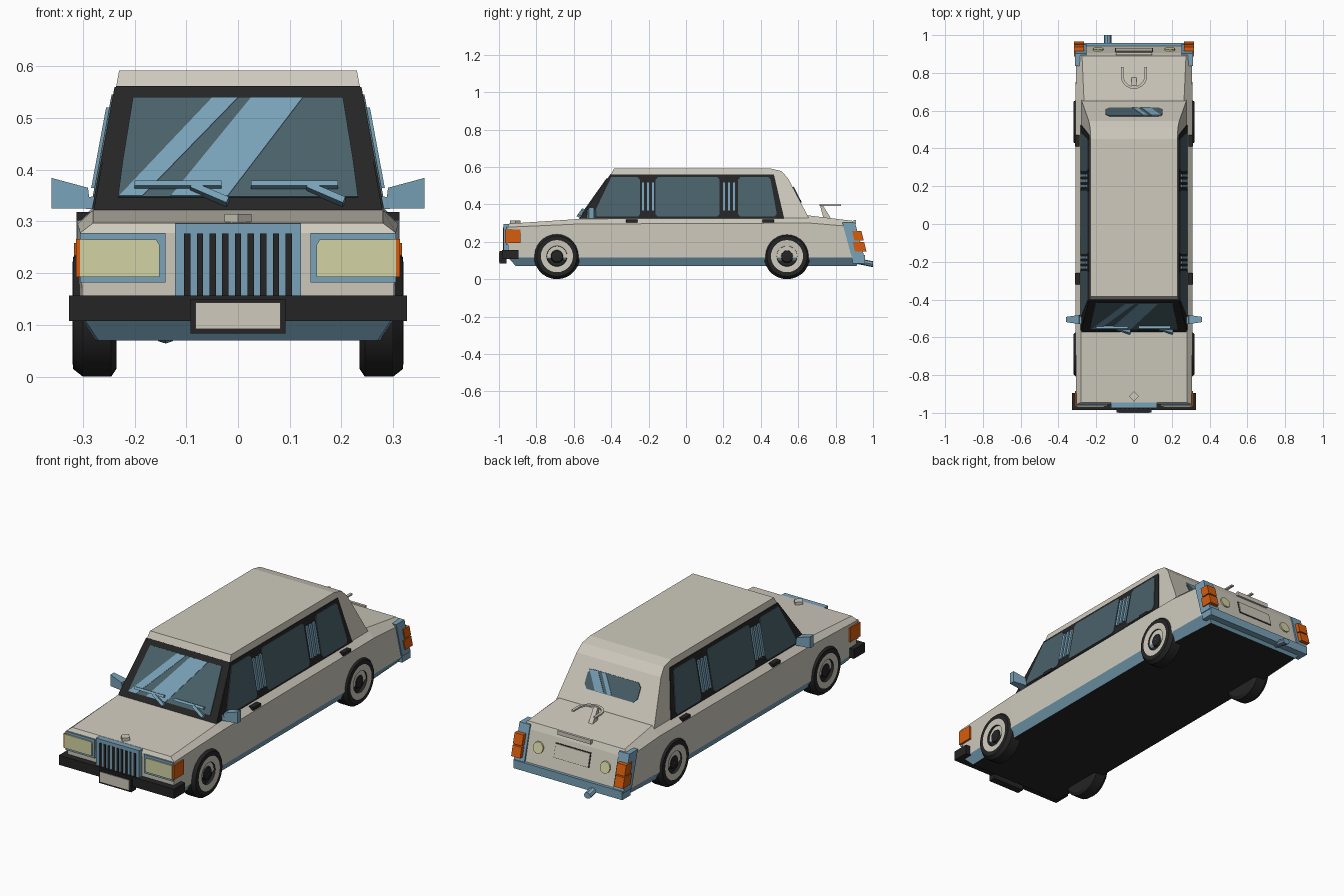
import bpy, bmesh, math
from mathutils import Vector

if "Cube" in bpy.data.objects:
    bpy.data.objects.remove(bpy.data.objects["Cube"])


def material(name, rgb):
    m = bpy.data.materials.new(name)
    m.use_nodes = True
    m.diffuse_color = (*rgb, 1)
    m.node_tree.nodes["Principled BSDF"].inputs["Base Color"].default_value = (*rgb, 1)
    return m


CREAM = material("cream paint", (0.62, 0.59, 0.51))
BLUE = material("steel blue trim", (0.19, 0.36, 0.48))
GLASS = material("dark glass", (0.068, 0.12, 0.142))
BLACK = material("black rubber", (0.018, 0.018, 0.018))
YELLOW = material("pale yellow lamp", (0.65, 0.65, 0.37))
ORANGE = material("orange lamp", (0.68, 0.11, 0.004))


def finish(name, bm, mats):
    bmesh.ops.recalc_face_normals(bm, faces=bm.faces)
    mesh = bpy.data.meshes.new(name)
    bm.to_mesh(mesh)
    bm.free()
    for m in mats:
        mesh.materials.append(m)
    ob = bpy.data.objects.new(name, mesh)
    bpy.context.collection.objects.link(ob)
    return ob


def panel(name, pts, place, mat, out=0.004, back=0.006):
    """Prism from a 2D outline laid on a surface; place(a, b, d) gives the 3D point at height d."""
    bm = bmesh.new()
    top = [bm.verts.new(place(a, b, out)) for a, b in pts]
    low = [bm.verts.new(place(a, b, -back)) for a, b in pts]
    bm.faces.new(top)
    bm.faces.new(low[::-1])
    for i in range(len(pts)):
        j = (i + 1) % len(pts)
        bm.faces.new((top[i], low[i], low[j], top[j]))
    return finish(name, bm, [mat])


def box(name, x, y, z, mat, shear=0.0):
    bm = bmesh.new()
    bmesh.ops.create_cube(bm, size=1)
    for v in bm.verts:
        p = [lo + (c + 0.5) * (hi - lo) for c, (lo, hi) in zip(v.co, (x, y, z))]
        v.co = (p[0], p[1] - shear * (p[2] - z[0]), p[2])
    return finish(name, bm, [mat])


def rect(a0, a1, b0, b1, cut=0.0):
    if not cut:
        return [(a0, b0), (a1, b0), (a1, b1), (a0, b1)]
    return [(a0 + cut, b0), (a1 - cut, b0), (a1, b0 + cut), (a1, b1 - cut),
            (a1 - cut, b1), (a0 + cut, b1), (a0, b1 - cut), (a0, b0 + cut)]


def bar(p, q, w):
    p, q = Vector(p), Vector(q)
    n = (q - p).orthogonal().normalized() * w / 2
    return [p - n, q - n, q + n, p + n]


def half_width(z):
    return 0.28 - (z - 0.32) * 0.185


# Surfaces that carry panels
def windscreen(x, z, d):
    return (x, -0.57 + (z - 0.32) * 0.71 - d, z + d * 0.5)


def rear_slope(x, z, d):
    return (x, 0.545 + (0.54 - z) * 0.52 + d, z + d * 0.4)


def tail(x, z, d):
    return (x, 0.945 - (z - 0.115) * 0.25 + d, z)


def nose(x, z, d):
    return (x, -0.955 - d, z)


def flank(s):
    return lambda y, z, d: (s * (half_width(z) + d), y, z)


# Lower body: lofted stations of (x, y, z) from sill to shoulder
stations = [
    [(0.27, -0.91, 0.07), (0.3, -0.95, 0.115), (0.305, -0.955, 0.278), (0.28, -0.945, 0.297)],
    [(0.285, -0.57, 0.07), (0.31, -0.57, 0.115), (0.31, -0.57, 0.295), (0.28, -0.57, 0.322)],
    [(0.285, 0.66, 0.07), (0.31, 0.66, 0.115), (0.31, 0.66, 0.3), (0.265, 0.66, 0.34)],
    [(0.27, 0.91, 0.07), (0.305, 0.945, 0.115), (0.305, 0.904, 0.28), (0.275, 0.89, 0.312)],
]
bm = bmesh.new()
rings = []
for st in stations:
    rings.append([bm.verts.new(p) for p in st] + [bm.verts.new((-x, y, z)) for x, y, z in st[::-1]])
for a, b in zip(rings, rings[1:]):
    for i in range(8):
        j = (i + 1) % 8
        f = bm.faces.new((a[i], a[j], b[j], b[i]))
        f.material_index = 2 if i == 7 else 1 if i in (0, 6) else 0
for r in (rings[0], rings[-1]):
    for i in range(3):
        f = bm.faces.new((r[i], r[i + 1], r[6 - i], r[7 - i]))
        f.material_index = 1 if i == 0 else 0
finish("lower_body", bm, [CREAM, BLUE, BLACK])

# Cabin shell
profile = [(-0.57, 0.315), (-0.4, 0.56), (-0.385, 0.592), (0.45, 0.592),
           (0.51, 0.578), (0.545, 0.54), (0.658, 0.325)]
bm = bmesh.new()
sides = [[bm.verts.new((s * half_width(z), y, z)) for y, z in profile] for s in (1, -1)]
for ring in sides:
    bm.faces.new(ring)
for i in range(len(profile)):
    j = (i + 1) % len(profile)
    bm.faces.new((sides[0][i], sides[0][j], sides[1][j], sides[1][i]))
finish("cabin", bm, [CREAM])

# Windscreen with reflections and wipers
panel("windscreen_frame", [(-0.279, 0.32), (0.279, 0.32), (0.236, 0.56), (-0.236, 0.56)],
      windscreen, BLACK, 0.003)
panel("windscreen_glass", [(-0.232, 0.345), (0.232, 0.345), (0.222, 0.42), (0.203, 0.537),
                           (-0.203, 0.537), (-0.222, 0.42)], windscreen, GLASS, 0.006)
for x0, x1, x2, x3 in ((-0.23, -0.185, 0, -0.05), (-0.13, -0.02, 0.125, 0.025)):
    panel("windscreen_reflection", [(x0, 0.346), (x1, 0.346), (x2, 0.536), (x3, 0.536)],
          windscreen, BLUE, 0.008, 0)
for x in (-0.2, 0.025):
    panel("wiper_blade", rect(x, x + 0.168, 0.36, 0.37), windscreen, BLUE, 0.018, 0)
    panel("wiper_arm", bar((x + 0.11, 0.362), (x + 0.18, 0.332), 0.012), windscreen, BLUE, 0.02, 0)

# Rear window
panel("rear_window", rect(-0.15, 0.15, 0.408, 0.493, 0.018), rear_slope, GLASS, 0.004)
for x, w in ((-0.01, 0.025), (0.035, 0.05)):
    panel("rear_reflection", [(x, 0.41), (x + w, 0.41), (x + w + 0.06, 0.491), (x + 0.06, 0.491)],
          rear_slope, BLUE, 0.006, 0)

for s in (1, -1):
    # Side windows and slatted pillars
    side = flank(s)
    panel("side_window_frame", [(-0.565, 0.325), (-0.405, 0.56), (0.47, 0.56), (0.525, 0.325)],
          side, BLACK, 0.003)
    panel("front_side_glass", [(-0.5, 0.335), (-0.255, 0.335), (-0.245, 0.35), (-0.245, 0.53),
                               (-0.26, 0.545), (-0.4, 0.545)], side, GLASS, 0.006)
    panel("middle_side_glass", rect(-0.162, 0.18, 0.335, 0.545, 0.012), side, GLASS, 0.006)
    panel("rear_side_glass", [(0.29, 0.335), (0.475, 0.335), (0.485, 0.35), (0.452, 0.535),
                              (0.44, 0.545), (0.29, 0.545), (0.277, 0.53), (0.277, 0.35)],
          side, GLASS, 0.006)
    for y in (-0.204, 0.229):
        for k in (-1, 0, 1):
            c = y + k * 0.027
            panel("pillar_slat", rect(c - 0.008, c + 0.008, 0.365, 0.52), side, BLUE, 0.012)

    def span(a, b):
        return tuple(sorted((s * a, s * b)))

    # Door handles
    for y in (-0.29, 0.44):
        box("door_handle", span(0.28, 0.312), (y - 0.03, y + 0.03), (0.302, 0.318), BLACK)
    # Wing mirror: tapered housing and stalk
    panel("wing_mirror", [(0.285, 0.325), (0.36, 0.325), (0.36, 0.384), (0.29, 0.365)],
          lambda x, z, d: (s * x, -0.505 - d * (1 - (x - 0.285) * 6), z), BLUE, 0.026, 0.024)
    panel("mirror_stalk", [(0.262, 0.322), (0.3, 0.325), (0.3, 0.345), (0.27, 0.35)],
          lambda x, z, d: (s * x, -0.51 - d, z), BLUE, 0.02, 0.02)

    # Headlights with inner lower corners clipped
    def lamp(x, z, d):
        return nose(s * x, z, d)
    panel("headlight_frame", rect(0.14, 0.305, 0.182, 0.278), lamp, BLUE, 0.008)
    panel("headlight", [(0.152, 0.193), (0.305, 0.193), (0.305, 0.265), (0.158, 0.265),
                        (0.152, 0.255)], lamp, YELLOW, 0.014)
    box("front_indicator", span(0.296, 0.313), (-0.967, -0.885), (0.193, 0.266), ORANGE)
    # Tail lamps
    box("tail_lamp_frame", span(0.252, 0.312), (0.885, 0.953), (0.12, 0.302), BLUE, 0.27)
    for z0, z1 in ((0.148, 0.2), (0.206, 0.258)):
        box("tail_lamp", span(0.266, 0.317), (0.911 - z0 * 0.05, 0.965 - (z0 - 0.148) * 0.25),
            (z0, z1), ORANGE, 0.25)
    ring = [(s * 0.19 + 0.028 * math.cos(t * math.pi / 8), 0.21 + 0.028 * math.sin(t * math.pi / 8))
            for t in range(16)]
    panel("reversing_lamp", ring, tail, YELLOW, 0.008)

    # Wheels: turned profile of (x, radius, material)
    turned = [(0.235, 0.001, 0), (0.235, 0.108, 0), (0.245, 0.123, 0), (0.3, 0.123, 0),
              (0.319, 0.108, 0), (0.32, 0.086, 1), (0.316, 0.055, 0), (0.302, 0.053, 0),
              (0.302, 0.035, 0), (0.312, 0.03, 0), (0.314, 0.001, 0)]
    for label, y in (("front_wheel", -0.69), ("rear_wheel", 0.54)):
        bm = bmesh.new()
        n = 28
        rows = [[bm.verts.new((s * x, y + r * math.cos(2 * math.pi * k / n),
                               0.123 + r * math.sin(2 * math.pi * k / n))) for k in range(n)]
                for x, r, m in turned]
        for i in range(len(rows) - 1):
            for k in range(n):
                j = (k + 1) % n
                f = bm.faces.new((rows[i][k], rows[i][j], rows[i + 1][j], rows[i + 1][k]))
                f.material_index = turned[i][2]
        wheel = finish(label, bm, [BLACK, CREAM])
        bpy.ops.object.select_all(action="DESELECT")
        wheel.select_set(True)
        bpy.context.view_layer.objects.active = wheel
        bpy.ops.object.shade_smooth_by_angle(angle=math.radians(30))

# Grille with dark slots
box("grille", (-0.122, 0.122), (-0.975, -0.93), (0.15, 0.296), BLUE)
for k in range(-4, 5):
    panel("grille_slot", rect(k * 0.0245 - 0.006, k * 0.0245 + 0.006, 0.155, 0.277), nose, BLACK, 0.023, 0)

# Front bumper and plate
box("front_bumper", (-0.327, 0.327), (-0.985, -0.895), (0.108, 0.157), BLACK)
box("front_plate_frame", (-0.092, 0.092), (-0.997, -0.96), (0.083, 0.15), BLACK)
box("front_plate", (-0.082, 0.082), (-1.0, -0.99), (0.092, 0.143), CREAM)

# Hood ornament
panel("hood_ornament", [(0, -0.94), (0.026, -0.912), (0, -0.885), (-0.026, -0.912)],
      lambda x, y, d: (x, y, 0.3 + d), CREAM, 0.014)

# Rear bumper, plate and trunk handle
box("rear_bumper", (-0.308, 0.308), (0.89, 0.957), (0.085, 0.128), BLUE)
panel("rear_plate_frame", rect(-0.1, 0.1, 0.185, 0.255), tail, BLACK, 0.003)
panel("rear_plate", rect(-0.097, 0.097, 0.188, 0.252), tail, CREAM, 0.006)
box("trunk_handle", (-0.095, 0.095), (0.895, 0.908), (0.295, 0.316), CREAM)

# Exhaust pipe
panel("exhaust_pipe", [(0.02 * math.cos(t * math.pi / 4), 0.016 * math.sin(t * math.pi / 4)) for t in range(8)],
      lambda a, b, d: (-0.14 + a, 0.93 + d, 0.094 + b - d * 0.2), BLUE, 0.07, 0.08)

# Boomerang aerial on a raked stem
arc = [math.pi * (1 + k / 10) for k in range(11)]
outline = [(-0.07, 0.83)] + [(0.07 * math.cos(t), 0.785 + 0.07 * math.sin(t)) for t in arc] + [(0.07, 0.83)]
outline += [(0.056, 0.83)] + [(0.056 * math.cos(t), 0.785 + 0.056 * math.sin(t)) for t in arc[::-1]] + [(-0.056, 0.83)]
panel("aerial_boomerang", outline, lambda x, y, d: (x, y, 0.396 + d), CREAM, 0.004, 0.004)
panel("aerial_stem", [(0.717, 0.394), (0.732, 0.394), (0.775, 0.325), (0.735, 0.325)],
      lambda y, z, d: (d, y, z), CREAM, 0.012, 0.012)
